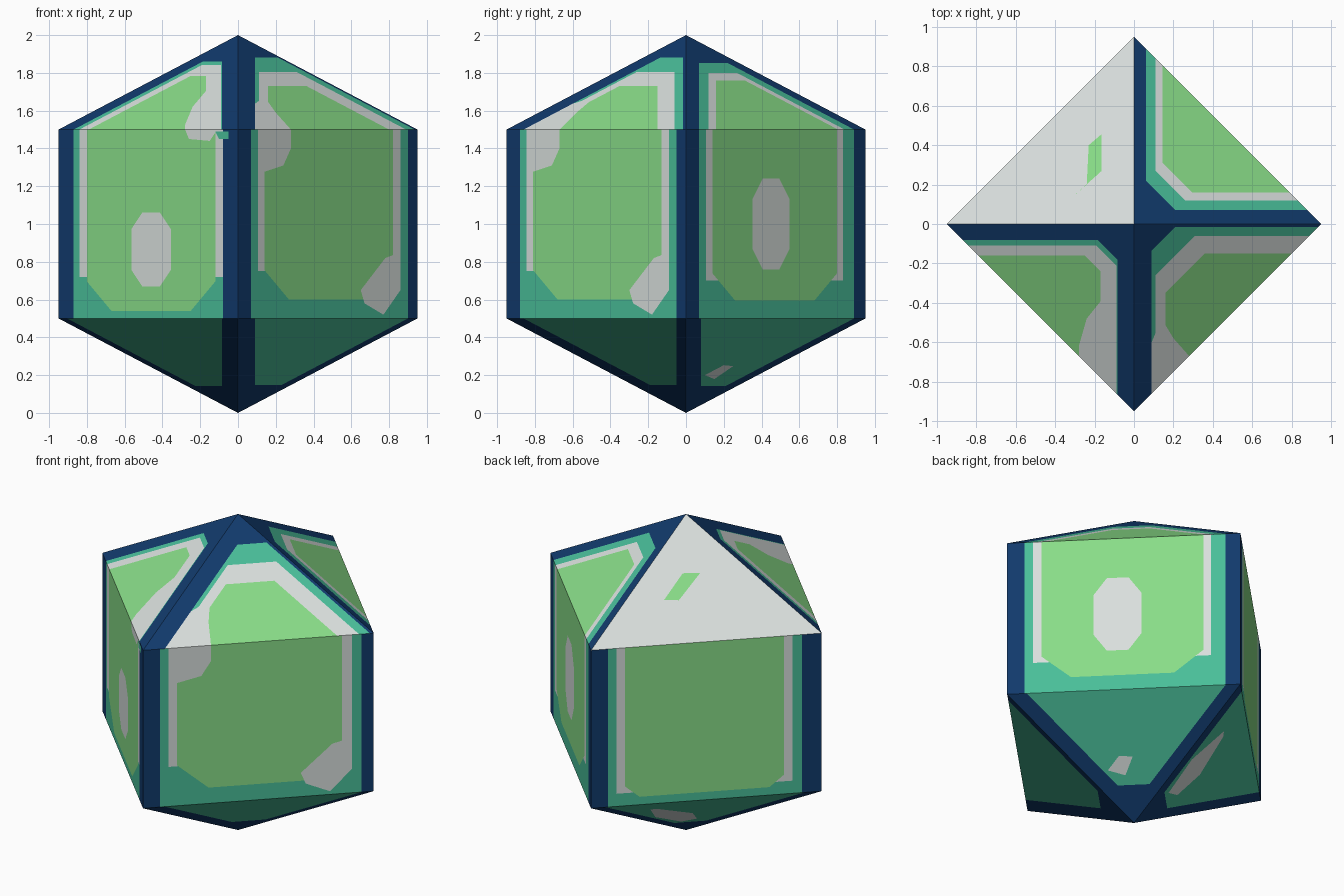
import bpy, bmesh, math
from mathutils import Vector
from mathutils.geometry import delaunay_2d_cdt

if "Cube" in bpy.data.objects:
    bpy.data.objects.remove(bpy.data.objects["Cube"])

R, LOW, HIGH, TOP = 0.95, 0.5, 1.5, 2.0
NAVY, TEAL, WHITE, GREEN = range(4)


def material(name, rgb):
    lin = [((c / 255 + 0.055) / 1.055) ** 2.4 if c > 10 else c / 255 / 12.92 for c in rgb]
    m = bpy.data.materials.new(name)
    m.diffuse_color = (*lin, 1)
    m.use_nodes = True
    m.node_tree.nodes["Principled BSDF"].inputs["Base Color"].default_value = m.diffuse_color
    return m


MATS = [material("navy", (17, 58, 108)), material("teal", (73, 190, 153)),
        material("pale_grey", (217, 223, 221)), material("leaf_green", (137, 221, 136))]

# the four vertical corners, anticlockwise from the left: sides are
# front left, front right, back right, back left
CORNERS = [Vector(v) for v in ((-1, 0, 0), (0, -1, 0), (1, 0, 0), (0, 1, 0))]


# --- flat outlines used to divide the faces ---
def panel(l, r, floor, ch=0.0):
    """Upright panel on a wall, open to the top edge, with cut lower corners."""
    if ch == 0:
        return [(l, floor), (r, floor), (r, HIGH), (l, HIGH)]
    return [(l, HIGH), (l, floor + 1.2 * ch), (l + ch, floor),
            (r - ch, floor), (r, floor + 1.2 * ch), (r, HIGH)]


def wedge(a, b, cut):
    """Part of a sloping face inside its two ridges, with the tip cut off."""
    return [(R - b, b), (a + cut, b), (a, b + cut), (a, R - a)]


def oval(x, z, rx, rz):
    pts = ((0.45, 1), (1, 0.55), (1, -0.55), (0.45, -1))
    return [(x + rx * p, z + rz * q) for p, q in pts] + \
           [(x - rx * p, z + rz * q) for p, q in reversed(pts)]


def add_face(bm, layers, to_3d):
    """Divide one flat face by its layered outlines; the last layer wins."""
    verts, faces = [], []
    for _, poly in layers:
        area = sum(p[0] * q[1] - q[0] * p[1] for p, q in zip(poly, poly[1:] + poly[:1]))
        poly = poly if area > 0 else poly[::-1]
        faces.append(list(range(len(verts), len(verts) + len(poly))))
        verts += [Vector(p) for p in poly]
    out, _, tris, _, _, origin = delaunay_2d_cdt(verts, [], faces, 1, 1e-5)
    bv = [bm.verts.new(to_3d(p.x, p.y)) for p in out]
    for tri, ids in zip(tris, origin):
        f = bm.faces.new([bv[i] for i in tri])
        f.material_index = layers[max(ids)][0] if ids else NAVY
        f.normal_update()
        if f.normal.dot(f.calc_center_median() - Vector((0, 0, 1))) < 0:
            f.normal_flip()


def build(name, sides, base, mapper):
    bm = bmesh.new()
    for i, layers in enumerate(sides):
        left, right = CORNERS[i], CORNERS[(i + 1) % 4]
        add_face(bm, [(NAVY, base)] + layers,
                 lambda x, y, l=left, r=right: mapper(l, r, x, y))
    bmesh.ops.remove_doubles(bm, verts=bm.verts, dist=1e-5)
    me = bpy.data.meshes.new(name)
    bm.to_mesh(me)
    bm.free()
    for m in MATS:
        me.materials.append(m)
    bpy.context.collection.objects.link(bpy.data.objects.new(name, me))


# --- walls: navy corners, teal frame, pale strips, green panel ---
def wall(teal, white, green, floor, ch, strip, *extras):
    return [(TEAL, panel(*teal, LOW)), (WHITE, panel(*white, strip)),
            (GREEN, panel(*green, floor, ch))] + list(extras)


walls = [
    wall((.08, .87), (.11, .87), (.15, .83), .54, .13, .72,
         (WHITE, oval(.49, .865, .105, .195)),
         (WHITE, [(.67, 1.5), (.69, 1.45), (.80, 1.44), (.84, 1.5)]),
         (TEAL, [(.83, 1.49), (.85, 1.45), (.90, 1.45), (.90, 1.49)])),
    wall((.07, .90), (.105, .86), (.14, .82), .60, .13, .75,
         (WHITE, [(.12, 1.5), (.28, 1.5), (.28, 1.4), (.24, 1.31), (.12, 1.27)]),
         (WHITE, [(.86, .85), (.78, .82), (.65, .65), (.67, .58), (.77, .52), (.86, .65)])),
    wall((.07, .89), (.105, .83), (.14, .80), .595, .12, .70,
         (WHITE, oval(.45, 1.0, .098, .24))),
    wall((.07, .87), (.105, .83), (.14, .795), .55, .06, .58),
]
build("side_walls", walls, [(0, LOW), (R, LOW), (R, HIGH), (0, HIGH)],
      lambda l, r, w, z: l * (R - w) + r * w + Vector((0, 0, z)))

# --- upper cap: four sloping faces with nested colour borders ---
TRI = [(0, 0), (R, 0), (0, R)]


def slope(teal, white, green, *extras):
    return [(TEAL, wedge(*teal)), (WHITE, wedge(*white)),
            (GREEN, wedge(*green))] + [(WHITE, e) for e in extras]


roof = [
    slope((.085, .08, .10), (.09, .11, .10), (.17, .16, .08),
          [(.16, .38), (.24, .48), (.28, .62), (.28, .67), (.15, .80)]),
    slope((.015, .09, .12), (.06, .11, .20), (.15, .16, .20),
          [(.48, .14), (.58, .20), (.67, .28), (.86, .09), (.60, .09)]),
    slope((.06, .07, .15), (.11, .12, .15), (.145, .16, .15)),
    slope((.09, .075, .10), (.095, .115, .10), (.14, .165, .10),
          [(.13, .32), (.20, .24), (.40, .23), (.46, .16), (.30, .13)]),
]
build("upper_cap", roof, TRI,
      lambda l, r, a, b: l * a + r * b + Vector((0, 0, TOP - (a + b) / R * LOW)))

# --- lower cap: teal faces with navy ridges and two pale flecks ---
under = [[(TEAL, wedge(.085, .045, .14))], [(TEAL, wedge(.05, .09, .14))],
         [(TEAL, wedge(.06, .08, .13)),
          (WHITE, [(.28, .10), (.28, .20), (.22, .25), (.19, .15)])],
         [(TEAL, wedge(.07, .06, .13)),
          (WHITE, [(.19, .10), (.42, .08), (.60, .17), (.56, .20), (.29, .25), (.16, .19)])]]
build("lower_cap", under, TRI,
      lambda l, r, a, b: l * a + r * b + Vector((0, 0, (a + b) / R * LOW)))
